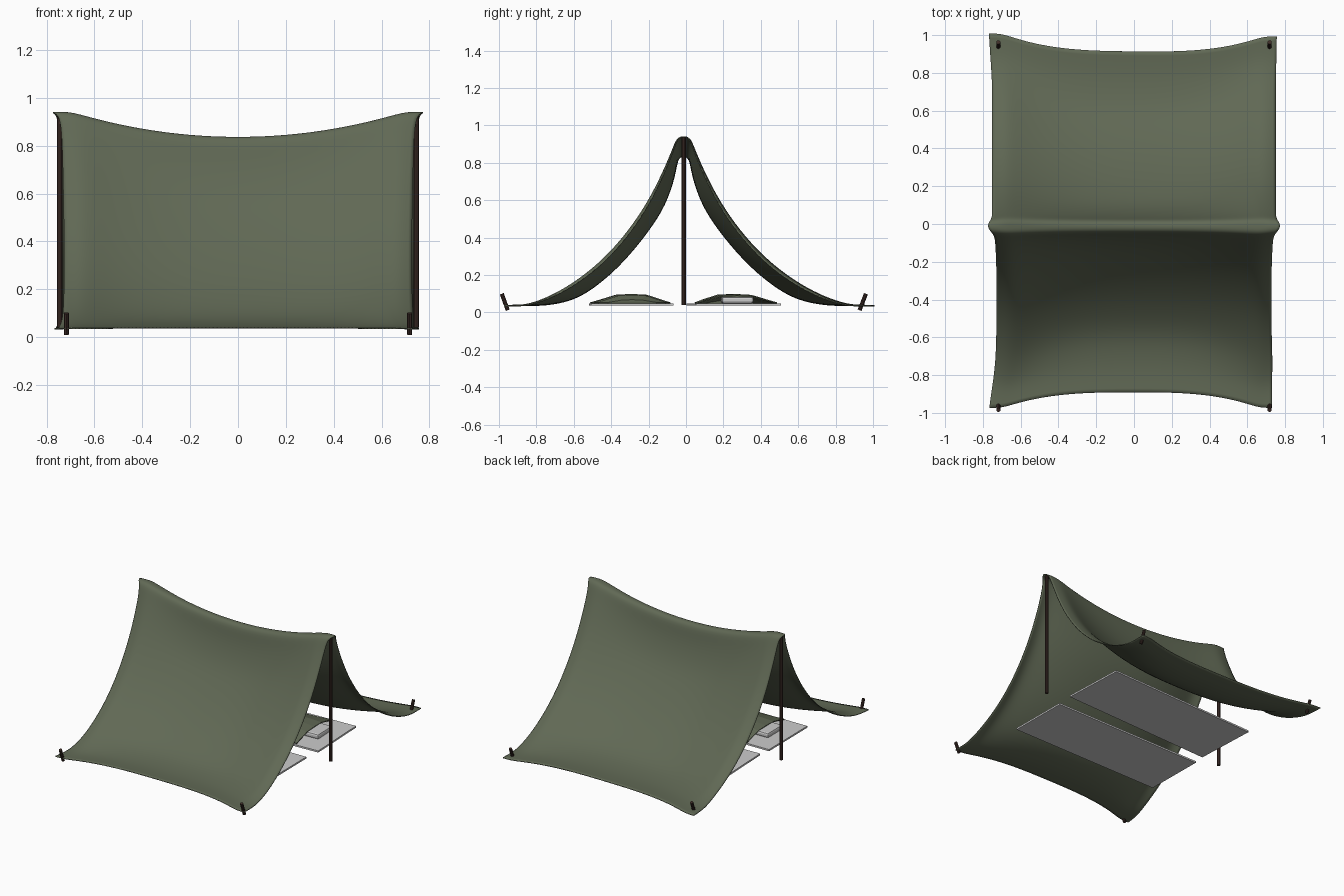
import bpy, bmesh, math
from mathutils import Vector

if "Cube" in bpy.data.objects:
    bpy.data.objects.remove(bpy.data.objects["Cube"])

def material(name, rgb):
    m = bpy.data.materials.new(name)
    m.diffuse_color = (*rgb, 1)
    m.use_nodes = True
    m.node_tree.nodes["Principled BSDF"].inputs["Base Color"].default_value = m.diffuse_color
    return m

GREEN = material("canvas_green", (0.118, 0.14, 0.09))
WOOD = material("dark_wood", (0.05, 0.027, 0.022))

def loft(name, rows, mat=None, caps=False):
    """Skin a list of equal-length point rows."""
    bm = bmesh.new()
    vs = [[bm.verts.new(p) for p in r] for r in rows]
    for a, b in zip(vs, vs[1:]):
        for i in range(len(a) - 1):
            bm.faces.new((a[i], b[i], b[i + 1], a[i + 1]))
    if caps:
        bm.faces.new(vs[0])
    bmesh.ops.recalc_face_normals(bm, faces=bm.faces)
    me = bpy.data.meshes.new(name)
    bm.to_mesh(me)
    bm.free()
    ob = bpy.data.objects.new(name, me)
    bpy.context.collection.objects.link(ob)
    if mat:
        me.materials.append(mat)
    return ob

def solidify(ob, t):
    m = ob.modifiers.new("thickness", 'SOLIDIFY')
    m.thickness = t
    m.offset = 0

def rod(name, a, b, r, sides=10):
    a, b = Vector(a), Vector(b)
    bpy.ops.mesh.primitive_cylinder_add(vertices=sides, radius=r, depth=(b - a).length,
                                        location=(a + b) / 2)
    ob = bpy.context.object
    ob.name = name
    ob.rotation_euler = (b - a).to_track_quat('Z', 'Y').to_euler()
    ob.data.materials.append(WOOD)
    bpy.ops.object.shade_smooth_by_angle()

def box(name, size, loc, rot, bevel=0):
    bpy.ops.mesh.primitive_cube_add(size=1, location=loc, rotation=(0, 0, rot))
    ob = bpy.context.object
    ob.name = name
    ob.scale = size
    bpy.ops.object.transform_apply(location=False, rotation=False, scale=True)
    if bevel:
        m = ob.modifiers.new("bevel", 'BEVEL')
        m.width = bevel
        m.segments = 2
    return ob

# Canvas sheet: blend the taut end profile into the sagging middle profile
END = [(0, .942), (.037, .937), (.06, .878), (.12, .742), (.2, .59), (.3, .445), (.41, .32),
       (.52, .223), (.63, .147), (.73, .092), (.83, .052), (.9, .038), (.99, .036)]
MID = [(0, .837), (.034, .828), (.045, .73), (.10, .57), (.18, .45), (.27, .335), (.37, .23),
       (.46, .155), (.54, .1), (.63, .06), (.74, .041), (.82, .037), (.905, .04)]
N = len(END) - 1
Y0 = -.013

def half_width(t, side, sx):
    """Side edges pull in at the front, flare at the ridge and the pegs."""
    base = .75 if side > 0 else .748 - .022 * math.sin(math.pi * t)
    flare = max(0, t - .75) / .25
    if sx < 0:
        base += .018 * flare
    else:
        base += (.006 if side > 0 else -.018) * flare
    return base + .032 * max(0, 1 - t * 9)

rows = []
for j in range(-N, N + 1):
    k, side = abs(j), (1 if j >= 0 else -1)
    t = k / N
    row = []
    for i in range(-12, 13):
        u = i / 12
        w = min(1, abs(u) * 1.1) ** (2 + t)
        d = MID[k][0] + (END[k][0] - MID[k][0]) * w
        z = MID[k][1] + (END[k][1] - MID[k][1]) * w
        # the hem curls slightly inwards
        curl = max(0, abs(u) - .9) / .1 * math.sin(math.pi * t)
        d -= .016 * curl
        z -= .016 * curl
        stretch = 1 + ((.024 - .008 * u) if side > 0 else -.03) * t
        row.append((u * half_width(t, side, u), Y0 + side * d * stretch, z))
    rows.append(row)
canvas = loft("tent_canvas", rows, GREEN)
sub = canvas.modifiers.new("smooth", 'SUBSURF')
sub.levels = sub.render_levels = 2
sub.boundary_smooth = 'PRESERVE_CORNERS'
solidify(canvas, .006)
for p in canvas.data.polygons:
    p.use_smooth = True

# Poles and ground pegs
for sx, side in ((-1, "left"), (1, "right")):
    rod(f"{side}_pole", (sx * .745, Y0, .04), (sx * .745, Y0, .935), .012)
    rod(f"front_{side}_peg", (sx * .718, -.953, .012), (sx * .718, -.985, .1), .011)
    rod(f"back_{side}_peg", (sx * .718, .928, .012), (sx * .718, .962, .1), .011)

# Two beds laid head to foot: mat, sleeping bag with open head, pillow
SECTION = [(-1, 0), (-.8, .35), (-.4, .95), (0, 1.05), (.4, .95), (.8, .35), (1, 0)]
BAG = [(-.47, .13, .015), (-.42, .18, .038), (-.2, .2, .043),
       (.1, .2, .043), (.32, .205, .042), (.42, .215, .034)]

def bed(tag, cy, rot, flip, width):
    box(f"{tag}_mat", (1.19, width, .012), (-.005, cy, .042), rot)
    ang = rot + (math.pi if flip else 0)
    bag = loft(f"{tag}_sleeping_bag",
               [[(x, y * w, z * h) for y, z in SECTION] for x, w, h in BAG], GREEN, caps=True)
    bag.location = (-.005, cy, .051)
    bag.rotation_euler.z = ang
    solidify(bag, .006)
    px = .43
    box(f"{tag}_pillow", (.14, .17, .036),
        (px * math.cos(ang), cy + px * math.sin(ang), .066), ang, .012)

bed("back", .255, math.radians(2.4), False, .455)
bed("front", -.293, math.radians(.6), True, .44)
